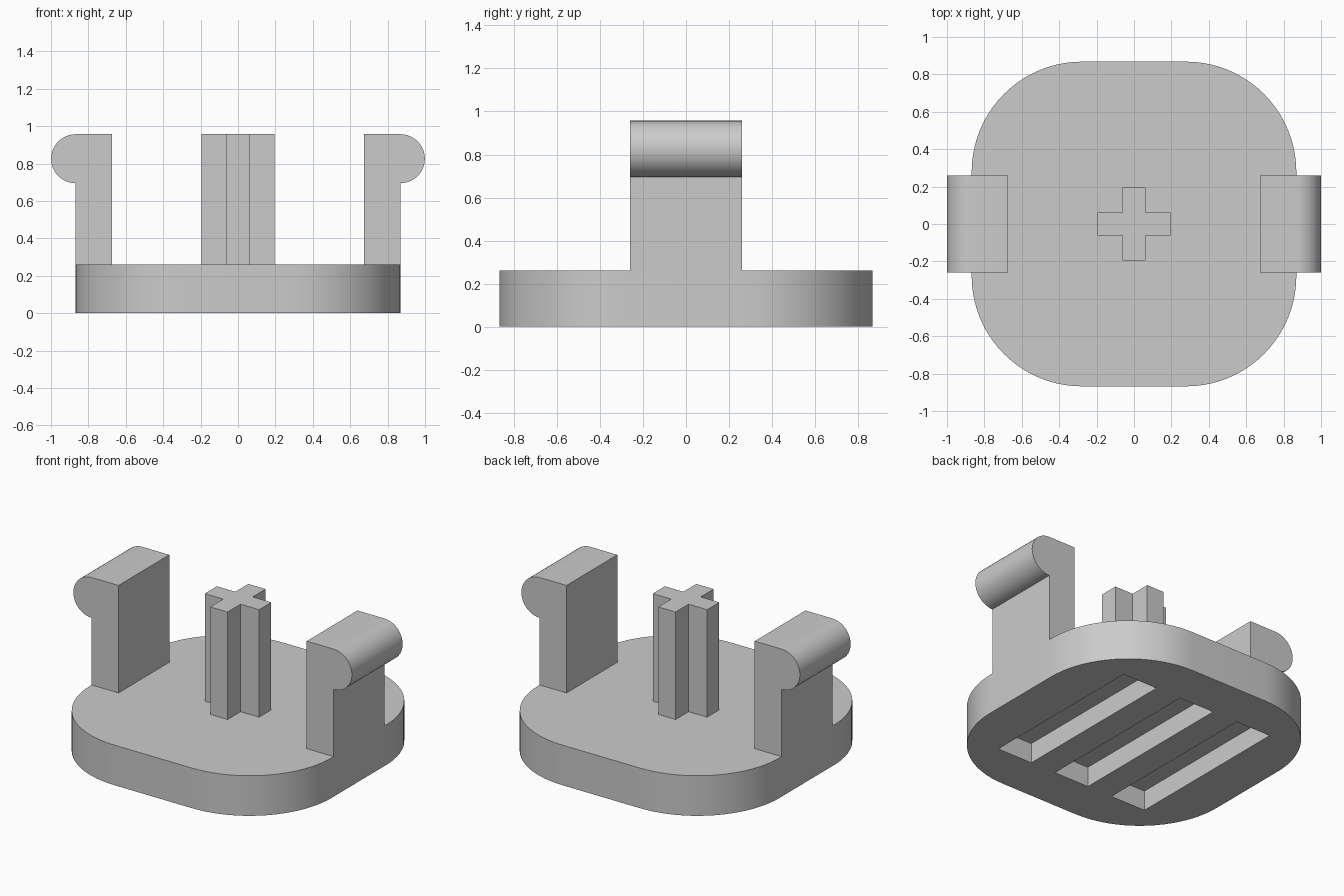
import bpy, bmesh, math

if "Cube" in bpy.data.objects:
    bpy.data.objects.remove(bpy.data.objects["Cube"])

grey = bpy.data.materials.new("plain grey")
grey.diffuse_color = (0.6, 0.6, 0.6, 1)
grey.use_nodes = True
grey.node_tree.nodes["Principled BSDF"].inputs["Base Color"].default_value = grey.diffuse_color


def arc(cx, cy, r, a0, a1, n):
    """Points on an arc, angles in degrees."""
    return [(cx + r * math.cos(math.radians(a0 + (a1 - a0) * i / n)),
             cy + r * math.sin(math.radians(a0 + (a1 - a0) * i / n))) for i in range(n + 1)]


def prism(name, profile, to_3d, offset):
    """Extrude a closed 2D profile, placed by to_3d, along offset."""
    bm = bmesh.new()
    face = bm.faces.new([bm.verts.new(to_3d(a, b)) for a, b in profile])
    new = bmesh.ops.extrude_face_region(bm, geom=[face])["geom"]
    bmesh.ops.translate(bm, vec=offset, verts=[v for v in new if isinstance(v, bmesh.types.BMVert)])
    bmesh.ops.recalc_face_normals(bm, faces=bm.faces)
    mesh = bpy.data.meshes.new(name)
    bm.to_mesh(mesh)
    bm.free()
    mesh.materials.append(grey)
    obj = bpy.data.objects.new(name, mesh)
    bpy.context.collection.objects.link(obj)
    return obj


def smooth(obj):
    bpy.ops.object.select_all(action='DESELECT')
    obj.select_set(True)
    bpy.context.view_layer.objects.active = obj
    bpy.ops.object.shade_smooth_by_angle(angle=math.radians(30))


HALF, CORNER, BASE_H, TOP = 0.868, 0.59, 0.26, 0.957

# Rounded square base
c = HALF - CORNER
outline = []
for k, (sx, sy) in enumerate([(1, 1), (-1, 1), (-1, -1), (1, -1)]):
    outline += arc(sx * c, sy * c, CORNER, 90 * k, 90 * k + 90, 20)
base = prism("base", outline, lambda x, y: (x, y, 0), (0, 0, BASE_H))

# Three slots cut into the underside
for i, x in enumerate((-0.434, 0, 0.434)):
    w, l = 0.126, 0.572
    slot = prism(f"slot_cutter_{i + 1}", [(x - w, -l), (x + w, -l), (x + w, l), (x - w, l)],
                 lambda a, b: (a, b, -0.1), (0, 0, 0.23))
    slot.hide_render = True
    slot.hide_set(True)
    cut = base.modifiers.new(f"slot_{i + 1}", 'BOOLEAN')
    cut.operation, cut.solver, cut.object = 'DIFFERENCE', 'EXACT', slot
smooth(base)

# Plus-shaped centre post
a, t = 0.195, 0.062
plus = [(a, -t), (a, t), (t, t), (t, a), (-t, a), (-t, t),
        (-a, t), (-a, -t), (-t, -t), (-t, -a), (t, -a), (t, -t)]
prism("centre_post", plus, lambda x, y: (x, y, BASE_H), (0, 0, TOP - BASE_H))

# Two clip arms with half-round outward lips
r = 0.131
clip = [(0.675, BASE_H), (HALF, BASE_H)] + arc(HALF, TOP - r, r, -90, 90, 24) + [(0.675, TOP)]
for name, s in (("right_clip", 1), ("left_clip", -1)):
    smooth(prism(name, clip, lambda x, z: (s * x, -0.26, z), (0, 0.52, 0)))
